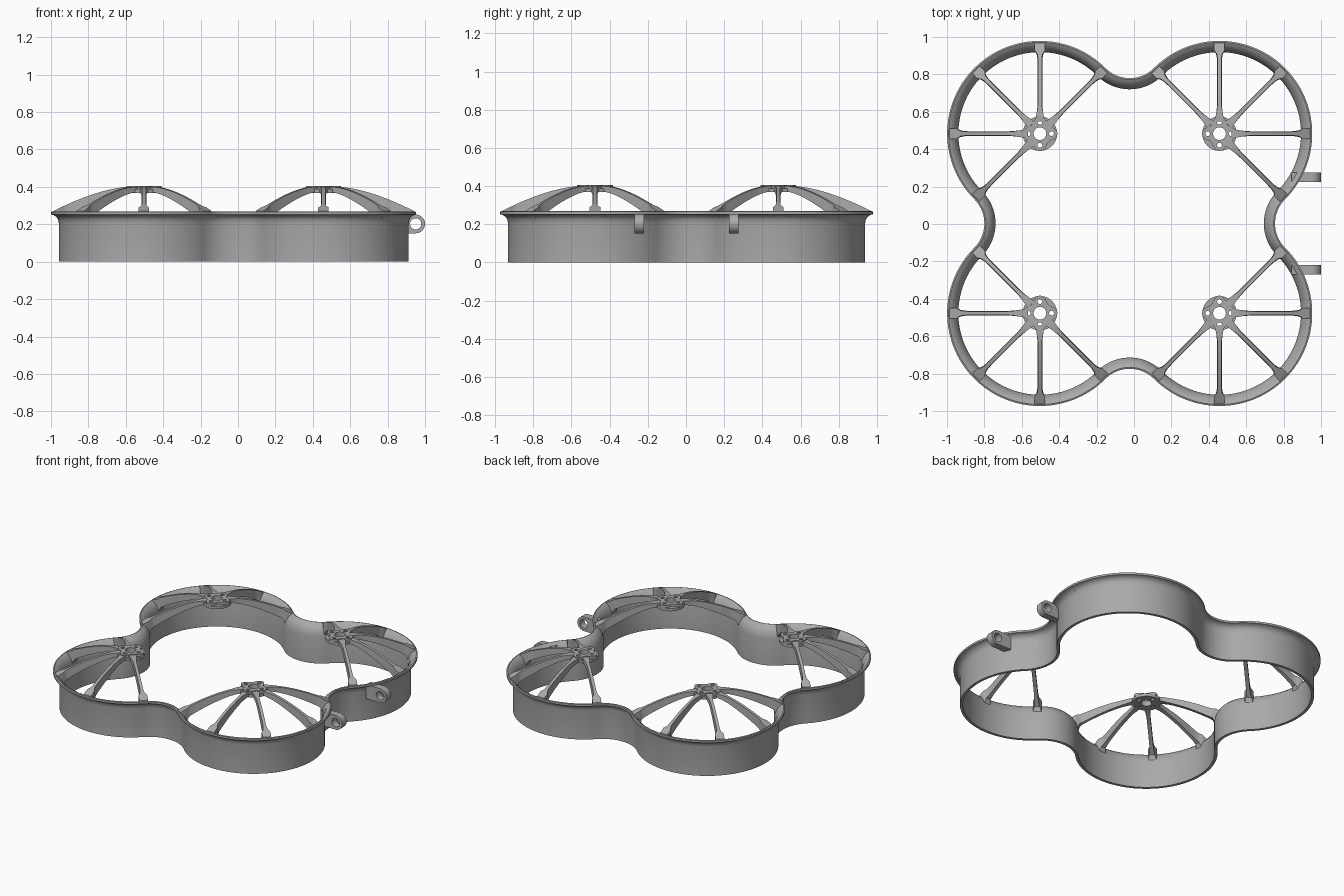
import bpy, bmesh, math
from math import cos, sin, radians, pi
from mathutils import Matrix, Vector

cube = bpy.data.objects.get("Cube")
if cube:
    bpy.data.objects.remove(cube, do_unlink=True)

grey = bpy.data.materials.new("plain_grey")
grey.use_nodes = True
grey.diffuse_color = (0.4, 0.4, 0.4, 1)
grey.node_tree.nodes["Principled BSDF"].inputs["Base Color"].default_value = (0.4, 0.4, 0.4, 1)

PITCH = 0.48                      # half distance between rotor centres
OFFSET = Vector((-0.023, 0.003, 0))
DIAG = PITCH * math.sqrt(2)       # rotor centre to connecting arc centre


def add_object(name, mesh, matrix=Matrix()):
    obj = bpy.data.objects.new(name, mesh)
    bpy.context.collection.objects.link(obj)
    obj.matrix_world = matrix
    if not mesh.materials:
        mesh.materials.append(grey)
    bpy.ops.object.select_all(action='DESELECT')
    obj.select_set(True)
    bpy.context.view_layer.objects.active = obj
    bpy.ops.object.shade_smooth_by_angle(angle=radians(35))
    return obj


def loft(name, sections, closed):
    """Skin a list of equal closed cross-sections."""
    bm = bmesh.new()
    rows = [[bm.verts.new(p) for p in s] for s in sections]
    n = len(rows[0])
    pairs = list(zip(rows, rows[1:]))
    if closed:
        pairs.append((rows[-1], rows[0]))
    else:
        bm.faces.new(rows[0])
        bm.faces.new(rows[-1])
    for a, b in pairs:
        for i in range(n):
            j = (i + 1) % n
            bm.faces.new((a[i], a[j], b[j], b[i]))
    bmesh.ops.recalc_face_normals(bm, faces=bm.faces)
    mesh = bpy.data.meshes.new(name)
    bm.to_mesh(mesh)
    bm.free()
    return mesh


def circle(x, y, r, n=32):
    return [(x + r * cos(2 * pi * i / n), y + r * sin(2 * pi * i / n)) for i in range(n)]


def plate(name, outlines, thickness):
    """Flat extruded plate; inner outlines become holes."""
    curve = bpy.data.curves.new(name, 'CURVE')
    curve.dimensions = '2D'
    curve.fill_mode = 'BOTH'
    curve.extrude = thickness / 2
    for pts in outlines:
        spline = curve.splines.new('POLY')
        spline.points.add(len(pts) - 1)
        for p, (x, y) in zip(spline.points, pts):
            p.co = (x, y, 0, 1)
        spline.use_cyclic_u = True
    temp = bpy.data.objects.new(name, curve)
    bpy.context.collection.objects.link(temp)
    deps = bpy.context.evaluated_depsgraph_get()
    mesh = bpy.data.meshes.new_from_object(temp.evaluated_get(deps))
    bpy.data.objects.remove(temp, do_unlink=True)
    bm = bmesh.new()
    bm.from_mesh(mesh)
    bmesh.ops.remove_doubles(bm, verts=bm.verts, dist=1e-5)
    bmesh.ops.recalc_face_normals(bm, faces=bm.faces)
    bm.to_mesh(mesh)
    bm.free()
    return mesh


# Duct wall: one profile with a flared lip, swept around the four-lobed path
profile = [(0.455, 0), (0.455, 0.205), (0.459, 0.226), (0.469, 0.24), (0.483, 0.249),
           (0.496, 0.252), (0.496, 0.266), (0.488, 0.269), (0.474, 0.262),
           (0.457, 0.246), (0.443, 0.222), (0.436, 0.19), (0.436, 0)]
sections = []
for k in range(4):
    diag = 45 + 90 * k
    hub = Vector((cos(radians(diag)), sin(radians(diag)), 0)) * DIAG
    for i in range(60):                       # outer half circle round a rotor
        a = radians(diag - 90 + 3 * i)
        sections.append([hub + Vector((r * cos(a), r * sin(a), z)) for r, z in profile])
    side = radians(diag + 45)
    mid = Vector((cos(side), sin(side), 0)) * 2 * PITCH
    for i in range(24):                       # concave quarter between rotors
        a = radians(diag + 270 - 90 * i / 24)
        q = [(DIAG - r, z) for r, z in profile]
        sections.append([mid + Vector((r * cos(a), r * sin(a), z)) for r, z in q])
add_object("duct_wall", loft("duct_wall", sections, True), Matrix.Translation(OFFSET))


# Spoke: arched blade along +x, flaring into a foot on the lip
def spoke_top(r):
    return 0.4 - 0.13 * (max(r - 0.08, 0) / 0.405) ** 1.6


def spoke_section(r, top_w, low_w):
    top = spoke_top(r)
    low = top - 0.025 - 0.045 * (r - 0.06) / 0.38
    if r > 0.436:
        low = 0.2 + (r - 0.436) * 1.2
    return [(r, -low_w / 2, low), (r, low_w / 2, low), (r, top_w / 2, top), (r, -top_w / 2, top)]


stations = [(0.065, 0.05, 0.05), (0.09, 0.042, 0.042), (0.115, 0.034, 0.034), (0.14, 0.024, 0.028)]
stations += [(0.17 + 0.03 * i, 0.02, 0.025) for i in range(8)]
stations += [(0.405, 0.022, 0.028), (0.425, 0.028, 0.036), (0.438, 0.045, 0.05),
             (0.446, 0.056, 0.056), (0.484, 0.056, 0.056)]
spoke_mesh = loft("spoke", [spoke_section(*s) for s in stations], False)

# Hub plates: four-lobed mount over a round base, with shaft and screw holes
holes = [circle(0, 0, 0.034)] + [circle(0.062 * cos(a), 0.062 * sin(a), 0.013, 16)
                                 for a in (0, pi / 2, pi, 3 * pi / 2)]
clover = []
for i in range(96):
    a = 2 * pi * i / 96
    r = 0.079 + 0.015 * cos(4 * a)
    clover.append((r * cos(a), r * sin(a)))
mount_mesh = plate("hub_mount", [clover] + holes, 0.02)
base_mesh = plate("hub_base", [circle(0, 0, 0.092, 64)] + holes, 0.02)

for k, name in enumerate(("back_left", "back_right", "front_right", "front_left")):
    diag = 45 + 90 * k
    d = radians(diag)
    place = Matrix.Translation(OFFSET + Vector((cos(d), sin(d), 0)) * DIAG)
    add_object(name + "_hub_mount", mount_mesh, place @ Matrix.Translation((0, 0, 0.395)))
    add_object(name + "_hub_base", base_mesh, place @ Matrix.Translation((0, 0, 0.378)))
    for i in range(5):
        turn = Matrix.Rotation(radians(diag - 90 + 45 * i), 4, 'Z')
        add_object(f"{name}_spoke_{i + 1}", spoke_mesh, place @ turn)

# Side lugs: rounded tabs with an eye, standing in the x-z plane
LUG_X, LUG_Z, LUG_R = 0.95, 0.202, 0.05
tab = [(LUG_X + LUG_R * cos(radians(a)), LUG_Z + LUG_R * sin(radians(a)))
       for a in range(-90, 91, 6)]
tab += [(0.842, LUG_Z + LUG_R), (0.842, LUG_Z - LUG_R)]
lug_mesh = plate("lug", [tab, circle(LUG_X, LUG_Z, 0.03)], 0.05)
for name, y in (("back", 0.25), ("front", -0.244)):
    add_object(name + "_lug", lug_mesh,
               Matrix.Translation((0, y, 0)) @ Matrix.Rotation(pi / 2, 4, 'X'))
